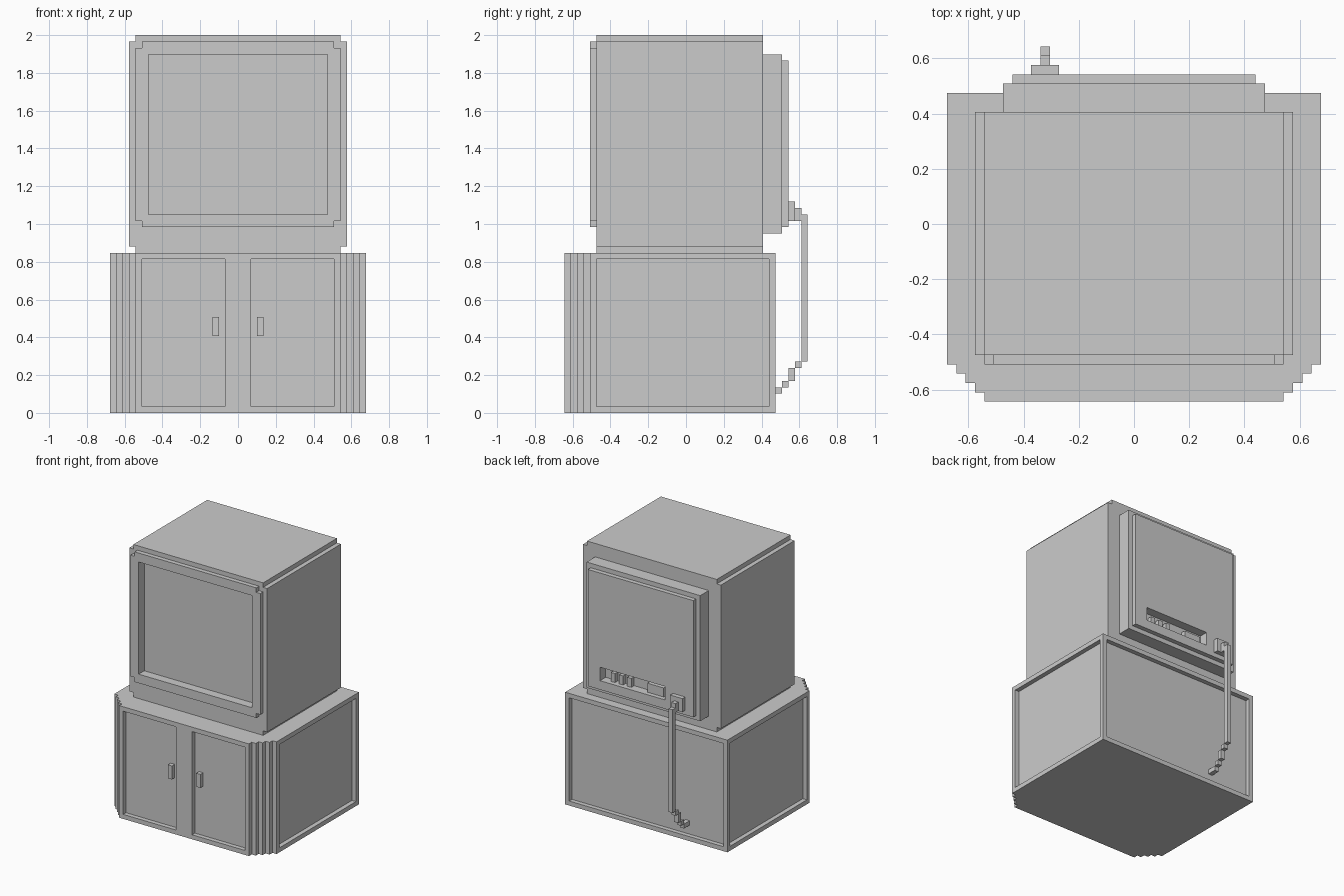
import bpy
import bmesh
from mathutils import Vector

U = 2 / 59  # size of one block; every measure below is in blocks

cube = bpy.data.objects.get("Cube")
if cube:
    bpy.data.objects.remove(cube, do_unlink=True)

grey = bpy.data.materials.new("plain_grey")
grey.use_nodes = True
grey.diffuse_color = (0.6, 0.6, 0.6, 1)
grey.node_tree.nodes["Principled BSDF"].inputs["Base Color"].default_value = (0.6, 0.6, 0.6, 1)


def add_object(name, bm):
    bmesh.ops.recalc_face_normals(bm, faces=bm.faces)
    mesh = bpy.data.meshes.new(name)
    bm.to_mesh(mesh)
    bm.free()
    mesh.materials.append(grey)
    obj = bpy.data.objects.new(name, mesh)
    bpy.context.collection.objects.link(obj)
    return obj


def box(name, x, y, z):
    """Box from three (low, high) ranges."""
    bm = bmesh.new()
    bmesh.ops.create_cube(bm, size=1)
    for v in bm.verts:
        v.co = Vector([(r[0] + r[1]) / 2 + c * (r[1] - r[0]) for r, c in zip((x, y, z), v.co)]) * U
    return add_object(name, bm)


def prism(name, points, push):
    """Flat outline of 3D points, extruded along push."""
    bm = bmesh.new()
    face = bm.faces.new([bm.verts.new(Vector(p) * U) for p in points])
    moved = bmesh.ops.extrude_face_region(bm, geom=[face], use_keep_orig=True)["geom"]
    bmesh.ops.translate(bm, vec=Vector(push) * U,
                        verts=[g for g in moved if isinstance(g, bmesh.types.BMVert)])
    return add_object(name, bm)


def notched_slab(name, half, low, high, front, back):
    """Slab with a one-block notch in each corner of its front outline."""
    right = [(half - 1, low), (half - 1, low + 1), (half, low + 1),
             (half, high - 1), (half - 1, high - 1), (half - 1, high)]
    outline = right + [(-x, z) for x, z in reversed(right)]
    return prism(name, [(x, front, z) for x, z in outline], (0, back - front, 0))


def carve(obj, *ranges):
    """Cut a box-shaped recess out of an object."""
    cutter = box("cutter", *ranges)
    mod = obj.modifiers.new("recess", 'BOOLEAN')
    mod.operation = 'DIFFERENCE'
    mod.solver = 'EXACT'
    mod.object = cutter
    bpy.context.view_layer.objects.active = obj
    bpy.ops.object.modifier_apply(modifier=mod.name)
    bpy.data.objects.remove(cutter, do_unlink=True)


# Cabinet with stepped front corners
steps = [(20, 14), (20, -15)]
for i in range(1, 5):
    steps += [(20 - i, -14 - i), (20 - i, -15 - i)]
outline = steps + [(-x, y) for x, y in reversed(steps)]
cabinet = prism("cabinet", [(x, y, 0) for x, y in outline], (0, 0, 25))

# Recessed doors, side panels and back panel
panel_height = (1, 24)
for lo, hi in ((-15, -2), (2, 15)):
    carve(cabinet, (lo, hi), (-20, -18), panel_height)
for lo, hi in ((-21, -19), (19, 21)):
    carve(cabinet, (lo, hi), (-14, 13), panel_height)
carve(cabinet, (-19, 19), (13, 15), panel_height)

# Door handles
for side, x in (("right", (-4, -3)), ("left", (3, 4))):
    box(side + "_door_handle", x, (-19, -18), (12, 15))

# Television case, screen surround and sunken screen
case = notched_slab("television_case", 17, 25, 59, -14, 12)
surround = notched_slab("screen_surround", 16, 29, 58, -15, -14)
for part in (case, surround):
    carve(part, (-14, 14), (-16, -13), (31, 56))

# Stepped rear housing with socket slot
box("rear_housing", (-14, 14), (12, 14), (28, 56))
rear_rim = box("rear_rim", (-14, 14), (14, 15), (28, 56))
rear_cover = box("rear_cover", (-13, 13), (15, 16), (29, 55))
for part in (rear_rim, rear_cover):
    carve(part, (-6, 10), (13, 17), (31, 34))

# Sockets inside the slot
for i, x in enumerate(((7, 8), (5, 6), (3, 4), (-5, -1))):
    box("socket_%d" % (i + 1), x, (14, 15), (31, 33))

# Plug and power cord stepping down into the cabinet back
box("plug", (-11, -8), (16, 17), (30, 33))
cord = [((17, 18), (30, 32)), ((18, 19), (8, 31)), ((17, 18), (7, 8)),
        ((16, 17), (5, 7)), ((15, 16), (4, 5)), ((13, 15), (3, 4))]
for i, (y, z) in enumerate(cord):
    box("cord_%d" % (i + 1), (-10, -9), y, z)
